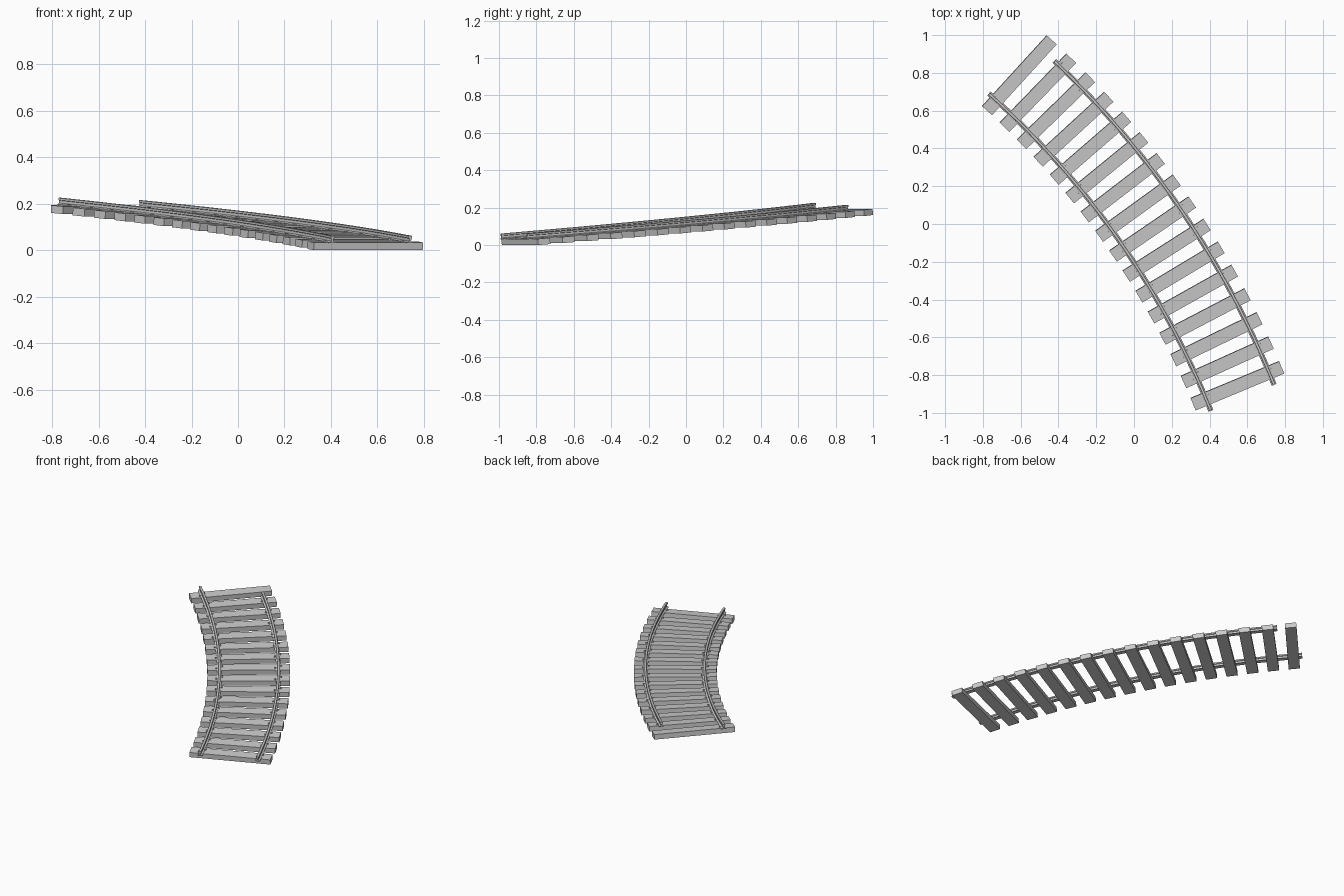
import bpy, bmesh
from math import radians, cos, sin, atan2
from mathutils import Matrix, Vector

if "Cube" in bpy.data.objects:
    bpy.data.objects.remove(bpy.data.objects["Cube"])

CX, CY = -3.737, -2.638          # centre of the bend
R = 4.64                         # track centreline radius
A0, A1, COUNT = 22.6, 47.6, 16   # first / last sleeper angle
SLOPE = 0.0062                   # rise per degree
LEN, WID, THK = 0.508, 0.07, 0.033
PITCH = atan2(SLOPE, R * radians(1))


def base_z(a):
    """Height of the sleeper underside at angle a (degrees)."""
    return 0.0027 + SLOPE * (a - A0)


def frame(a, r):
    """Local frame: x outward, y along the climbing track, z up from the sleeper."""
    t = radians(a)
    pos = Vector((CX + r * cos(t), CY + r * sin(t), base_z(a)))
    return (Matrix.Translation(pos) @ Matrix.Rotation(t, 4, 'Z')
            @ Matrix.Rotation(PITCH, 4, 'X'))


def finish(bm, name):
    bmesh.ops.recalc_face_normals(bm, faces=bm.faces)
    me = bpy.data.meshes.new(name)
    bm.to_mesh(me)
    bm.free()
    ob = bpy.data.objects.new(name, me)
    bpy.context.collection.objects.link(ob)
    return ob


def add_box(bm, mat, loc, size):
    m = mat @ Matrix.Translation(loc) @ Matrix.Diagonal((*size, 1))
    bmesh.ops.create_cube(bm, size=1, matrix=m)


# half of the rail section (foot, web, head), mirrored to a full I shape
half = [(0.014, 0), (0.014, 0.003), (0.004, 0.008), (0.004, 0.019),
        (0.008, 0.021), (0.008, 0.029), (0.006, 0.031)]
section = half + [(-x, z) for x, z in reversed(half)]


def rail(name, r, a_start, a_end, steps=32):
    bm = bmesh.new()
    rings = []
    for i in range(steps + 1):
        m = frame(a_start + (a_end - a_start) * i / steps, r)
        rings.append([bm.verts.new(m @ Vector((x, 0, THK + z))) for x, z in section])
    n = len(section)
    for p, q in zip(rings, rings[1:]):
        for j in range(n):
            k = (j + 1) % n
            bm.faces.new((p[j], p[k], q[k], q[j]))
    bm.faces.new(rings[0])
    bm.faces.new(rings[-1])
    finish(bm, name)


# rails, equal in length so the outer one stops short
RAILS = {"inner_rail": (4.46, 21.75, 48.3), "outer_rail": (4.822, 21.8, 46.6)}
for name, (r, s, e) in RAILS.items():
    rail(name, r, s, e)

# sleepers and the spikes holding the rails
spikes = bmesh.new()
for i in range(COUNT):
    a = A0 + (A1 - A0) * i / (COUNT - 1)
    bm = bmesh.new()
    add_box(bm, frame(a, R), (0, 0, THK / 2), (LEN, WID, THK))
    finish(bm, f"sleeper_{i + 1:02d}")
    for r, s, e in RAILS.values():
        if a > e:
            continue
        for side in (-1, 1):
            add_box(spikes, frame(a, r), (side * 0.016, side * 0.014, THK + 0.003),
                    (0.012, 0.01, 0.008))
finish(spikes, "rail_spikes")
